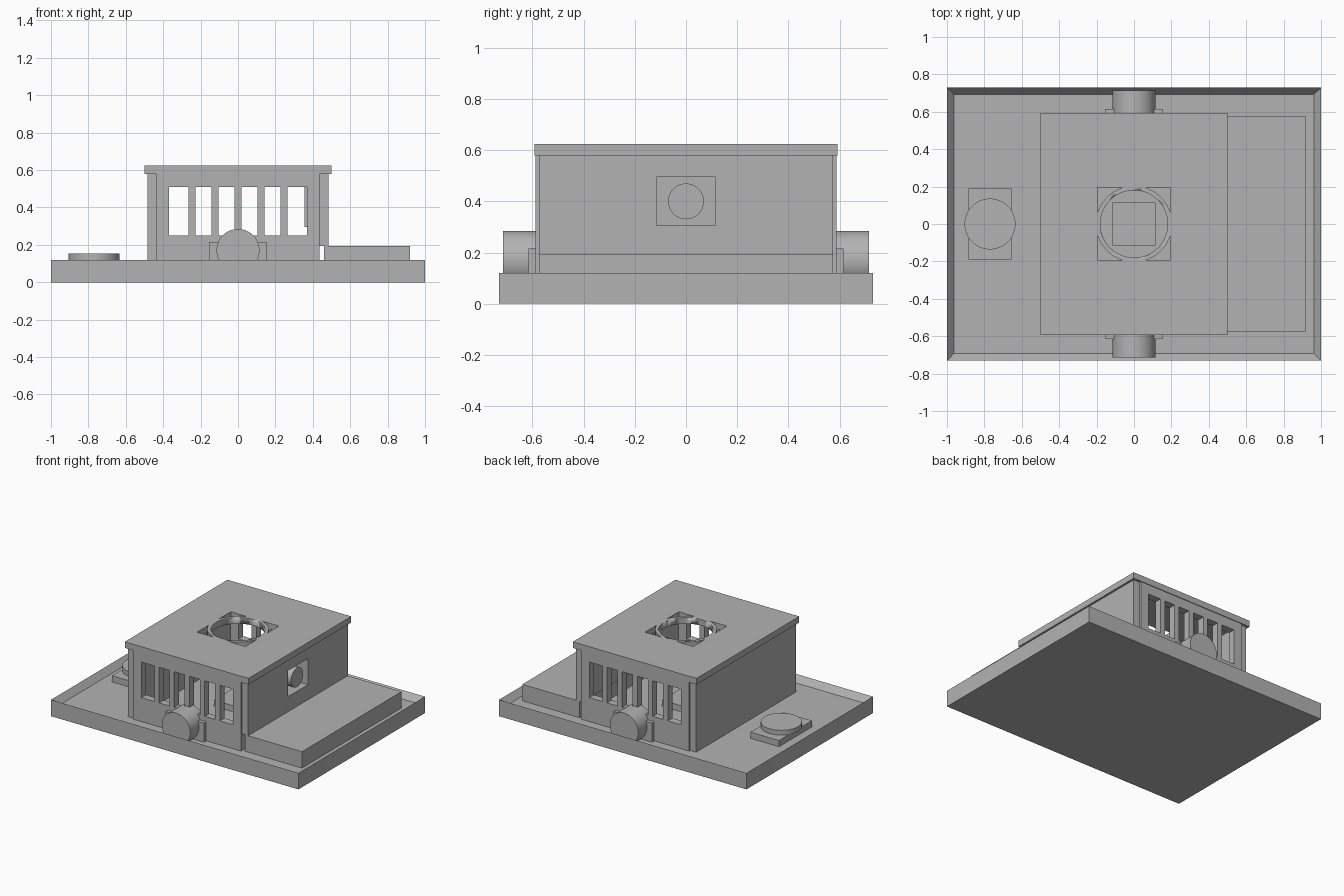
import bpy, bmesh
from math import radians
from mathutils import Matrix, Vector

if "Cube" in bpy.data.objects:
    bpy.data.objects.remove(bpy.data.objects["Cube"], do_unlink=True)

stone = bpy.data.materials.new("stone grey")
stone.use_nodes = True
GREY = (0.45, 0.45, 0.45, 1)
stone.diffuse_color = GREY
stone.node_tree.nodes["Principled BSDF"].inputs["Base Color"].default_value = GREY


def finish(name, bm):
    bmesh.ops.recalc_face_normals(bm, faces=bm.faces[:])
    mesh = bpy.data.meshes.new(name)
    bm.to_mesh(mesh)
    bm.free()
    mesh.materials.append(stone)
    obj = bpy.data.objects.new(name, mesh)
    bpy.context.collection.objects.link(obj)
    return obj


def box_mesh(x, y, z):
    """Box from (min, max) pairs."""
    lo, hi = Vector((x[0], y[0], z[0])), Vector((x[1], y[1], z[1]))
    bm = bmesh.new()
    bmesh.ops.create_cube(bm, size=1, matrix=Matrix.Translation((lo + hi) / 2)
                          @ Matrix.Diagonal((*(hi - lo), 1)))
    return bm


def box(name, x, y, z):
    return finish(name, box_mesh(x, y, z))


def cylinder(name, radius, depth, centre, axis="Z"):
    turn = {"X": Matrix.Rotation(radians(90), 4, "Y"),
            "Y": Matrix.Rotation(radians(90), 4, "X"), "Z": Matrix()}[axis]
    bm = bmesh.new()
    bmesh.ops.create_cone(bm, cap_ends=True, segments=64, radius1=radius,
                          radius2=radius, depth=depth,
                          matrix=Matrix.Translation(centre) @ turn)
    return smooth(finish(name, bm))


def smooth(obj):
    bpy.ops.object.select_all(action="DESELECT")
    obj.select_set(True)
    bpy.context.view_layer.objects.active = obj
    bpy.ops.object.shade_smooth_by_angle(angle=radians(30))
    return obj


def cut(obj, *cutters):
    for cutter in cutters:
        mod = obj.modifiers.new("cut", "BOOLEAN")
        mod.operation, mod.solver, mod.object = "DIFFERENCE", "EXACT", cutter
        bpy.context.view_layer.objects.active = obj
        bpy.ops.object.modifier_apply(modifier=mod.name)
        bpy.data.objects.remove(cutter, do_unlink=True)
    return obj


FLOOR, RIM, TERRACE, EAVES, TOP = 0.075, 0.12, 0.195, 0.58, 0.625

# Base tray with a raised rim
bm = box_mesh((-1, 1), (-0.73, 0.73), (0, RIM))
lid = [f for f in bm.faces if f.normal.z > 0.9]
bmesh.ops.inset_region(bm, faces=lid, thickness=0.052)
bmesh.ops.translate(bm, verts=lid[0].verts[:], vec=(0, 0, FLOOR - RIM))
finish("base_tray", bm)

# Side terrace
box("terrace", (0.46, 0.92), (-0.575, 0.575), (FLOOR, TERRACE))

# Round table on a pad
box("pad", (-0.885, -0.655), (-0.19, 0.19), (FLOOR, RIM))
cylinder("pad_disc", 0.136, 0.035, (-0.77, 0, 0.1375))

# Plinth under the skylight
box("centre_plinth", (-0.115, 0.115), (-0.115, 0.115), (FLOOR, RIM))

# Front and back walls with window rows, porch and barrel
for side, sign in (("front", -1), ("back", 1)):
    def span(a, b):
        return sorted((sign * a, sign * b))
    wall = box(side + "_wall", (-0.435, 0.435), span(0.535, 0.588), (FLOOR, EAVES))
    cut(wall, box("window_cutter", (-0.37, 0.37), (-1, 1), (0.25, 0.51)))
    for i in range(5):
        x = (i - 2) * 0.123
        box(side + "_mullion", (x - 0.019, x + 0.019), span(0.535, 0.588), (0.25, 0.51))
    box(side + "_porch", (-0.155, 0.155), span(0.535, 0.615), (FLOOR, 0.215))
    barrel = cylinder(side + "_barrel", 0.115, 0.17, (0, sign * 0.63, 0.17), "Y")
    cut(barrel, box("floor_cutter", (-1, 1), (-1, 1), (0, FLOOR)))

# Side walls, the one above the terrace having a square niche
box("right_wall", (-0.485, -0.435), (-0.575, 0.575), (FLOOR, EAVES))
left = box("left_wall", (0.435, 0.485), (-0.575, 0.575), (TERRACE, EAVES))
cut(left, box("niche_cutter", (0.4, 0.6), (-0.115, 0.115), (0.305, 0.495)))
niche = box("niche_box", (0.355, 0.436), (-0.125, 0.125), (0.295, 0.51))
cut(niche, box("niche_cutter", (0.365, 0.6), (-0.115, 0.115), (0.305, 0.495)))
cylinder("niche_drum", 0.07, 0.115, (0.42, 0, 0.4), "X")

# Roof slab with a square opening and a ring inside it
roof = box("roof", (-0.5, 0.5), (-0.593, 0.593), (EAVES, TOP))
cut(roof, box("opening_cutter", (-0.195, 0.195), (-0.195, 0.195), (0.5, 0.7)))
ring = cylinder("skylight_ring", 0.204, TOP - EAVES, (0, 0, (TOP + EAVES) / 2))
cut(ring, cylinder("ring_cutter", 0.18, 0.2, (0, 0, 0.6)))
